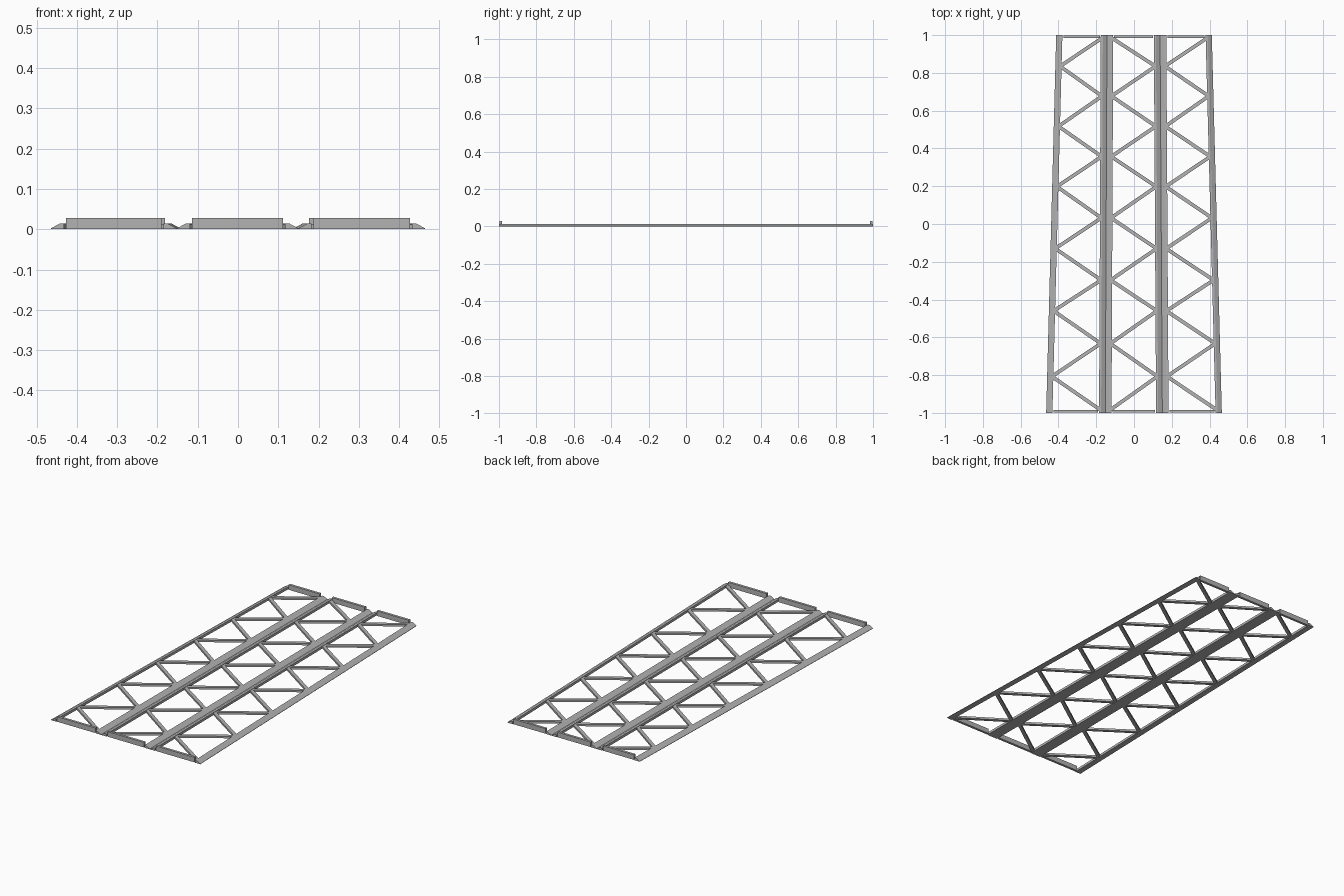
import bpy, bmesh
from mathutils import Vector

if "Cube" in bpy.data.objects:
    bpy.data.objects.remove(bpy.data.objects["Cube"])

steel = bpy.data.materials.new("steel grey")
steel.diffuse_color = (0.45, 0.45, 0.45, 1)
steel.use_nodes = True
steel.node_tree.nodes["Principled BSDF"].inputs["Base Color"].default_value = steel.diffuse_color
H, TOP, SLOPE, WIDTH = 0.014, 0.028, 0.022, 0.033


def loft(name, sections):
    """Closed solid through matching cross-sections."""
    bm = bmesh.new()
    rings = [[bm.verts.new(p) for p in s] for s in sections]
    n = len(rings[0])
    for a, b in zip(rings, rings[1:]):
        for i in range(n):
            j = (i + 1) % n
            bm.faces.new((a[i], a[j], b[j], b[i]))
    bm.faces.new(rings[0])
    bm.faces.new(rings[-1])
    bmesh.ops.recalc_face_normals(bm, faces=bm.faces)
    me = bpy.data.meshes.new(name)
    bm.to_mesh(me)
    bm.free()
    me.materials.append(steel)
    ob = bpy.data.objects.new(name, me)
    bpy.context.collection.objects.link(ob)


def rail(name, x_front, x_back, inward):
    # Long rail: chamfered on the outside, upright on the inside
    prof = [(0, 0), (0, 0.002), (SLOPE, H), (WIDTH, H), (WIDTH, 0)]
    loft(name, [[(x + inward * d, y, z) for d, z in prof]
                for x, y in ((x_front, -1), (x_back, 1))])


def bar(name, a, b, w, z0, z1):
    # Straight rectangular bar between two plan points
    a, b = Vector((*a, 0)), Vector((*b, 0))
    d = (b - a).normalized()
    side = Vector((-d.y, d.x, 0)) * w / 2
    loft(name, [[p + side * s + Vector((0, 0, z))
                 for s, z in ((-1, z0), (1, z0), (1, z1), (-1, z1))] for p in (a, b)])


# Panel name, (left front, left back), (right front, right back), brace start side
panels = [("left", (-0.465, -0.412), (-0.152, -0.143), 1),
          ("centre", (-0.152, -0.143), (0.150, 0.138), 0),
          ("right", (0.150, 0.138), (0.465, 0.412), 1)]
joints = [0.985, 0.835, 0.677, 0.517, 0.357, 0.198, 0.032,
          -0.13, -0.297, -0.46, -0.633, -0.807, -0.985]

for name, left, right, start in panels:
    rail(name + "_panel_left_rail", *left, 1)
    rail(name + "_panel_right_rail", *right, -1)

    def edge(side, y, inset):
        f, b = (left, right)[side]
        return f + (b - f) * (y + 1) / 2 + (inset if side == 0 else -inset)

    # Zigzag braces
    pts = [(edge((start + i) % 2, y, WIDTH - 0.008), y) for i, y in enumerate(joints)]
    for i, (a, b) in enumerate(zip(pts, pts[1:])):
        bar(f"{name}_panel_brace_{i + 1}", a, b, 0.019, 0.001, H - 0.002)
    # Raised end plates
    for end, y in (("front", -0.991), ("back", 0.991)):
        bar(f"{name}_panel_{end}_plate", (edge(0, y, 0.038), y), (edge(1, y, 0.038), y),
            0.014, 0, TOP)
